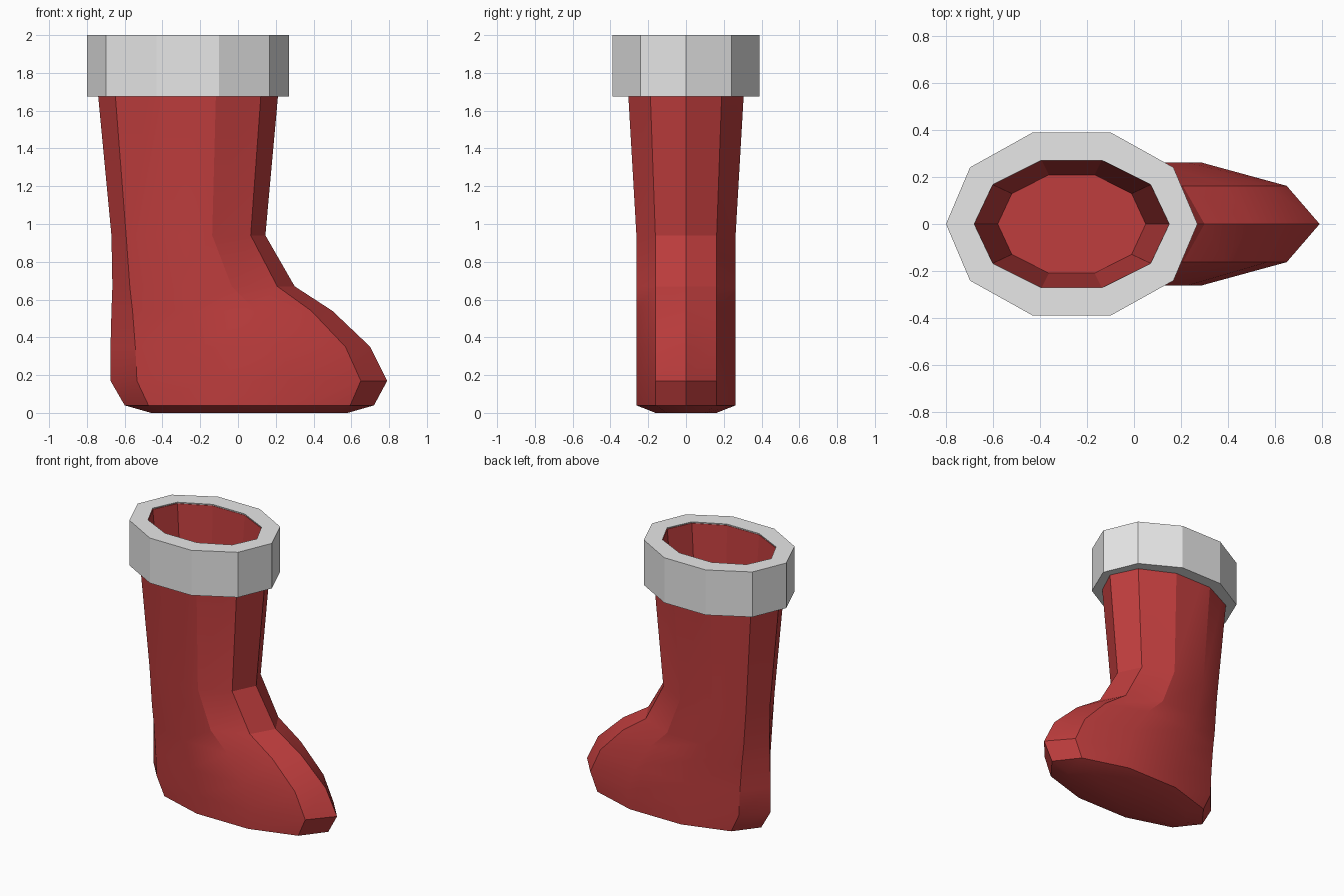
import bpy, bmesh, math

cube = bpy.data.objects.get("Cube")
if cube:
    bpy.data.objects.remove(cube, do_unlink=True)

SIDES = 10


def material(name, rgb):
    mat = bpy.data.materials.new(name)
    mat.use_nodes = True
    colour = (*rgb, 1)
    mat.diffuse_color = colour
    mat.node_tree.nodes["Principled BSDF"].inputs["Base Color"].default_value = colour
    return mat


def loft(name, rings, mat, closed=False):
    """Join oval rings given as (back x, front x, half width, z)."""
    bm = bmesh.new()
    loops = []
    for back, front, half, z in rings:
        centre, radius = (back + front) / 2, (front - back) / 2
        loops.append([bm.verts.new((centre + radius * math.cos(a), half * math.sin(a), z))
                      for a in (2 * math.pi * i / SIDES for i in range(SIDES))])
    pairs = list(zip(loops, loops[1:]))
    if closed:
        pairs.append((loops[-1], loops[0]))
    else:
        bm.faces.new(loops[0])
        bm.faces.new(loops[-1])
    for low, high in pairs:
        for i in range(SIDES):
            j = (i + 1) % SIDES
            bm.faces.new((low[i], low[j], high[j], high[i]))
    bmesh.ops.recalc_face_normals(bm, faces=bm.faces)
    mesh = bpy.data.meshes.new(name)
    bm.to_mesh(mesh)
    bm.free()
    mesh.materials.append(mat)
    obj = bpy.data.objects.new(name, mesh)
    bpy.context.collection.objects.link(obj)
    bpy.ops.object.select_all(action='DESELECT')
    obj.select_set(True)
    bpy.context.view_layer.objects.active = obj
    bpy.ops.object.shade_smooth_by_angle(angle=math.radians(25))
    return obj


red = material("boot red", (0.52, 0.047, 0.047))
grey = material("cuff grey", (0.8, 0.8, 0.8))

# Boot: sole, foot, ankle and leg outside, then the lining down to its floor
loft("boot", [
    (-0.46, 0.58, 0.17, 0.0),
    (-0.60, 0.72, 0.276, 0.04),
    (-0.675, 0.79, 0.276, 0.17),
    (-0.675, 0.70, 0.276, 0.35),
    (-0.67, 0.50, 0.276, 0.54),
    (-0.665, 0.30, 0.276, 0.67),
    (-0.67, 0.145, 0.276, 0.94),
    (-0.77, 0.24, 0.34, 1.99),
    (-0.68, 0.15, 0.285, 1.99),
    (-0.58, 0.05, 0.22, 0.94),
], red)

# Cuff: a thick band around the top of the leg
loft("cuff", [
    (-0.80, 0.27, 0.41, 1.675),
    (-0.80, 0.27, 0.41, 2.0),
    (-0.68, 0.15, 0.285, 2.0),
    (-0.69, 0.16, 0.29, 1.98),
    (-0.73, 0.20, 0.312, 1.675),
], grey, closed=True)
